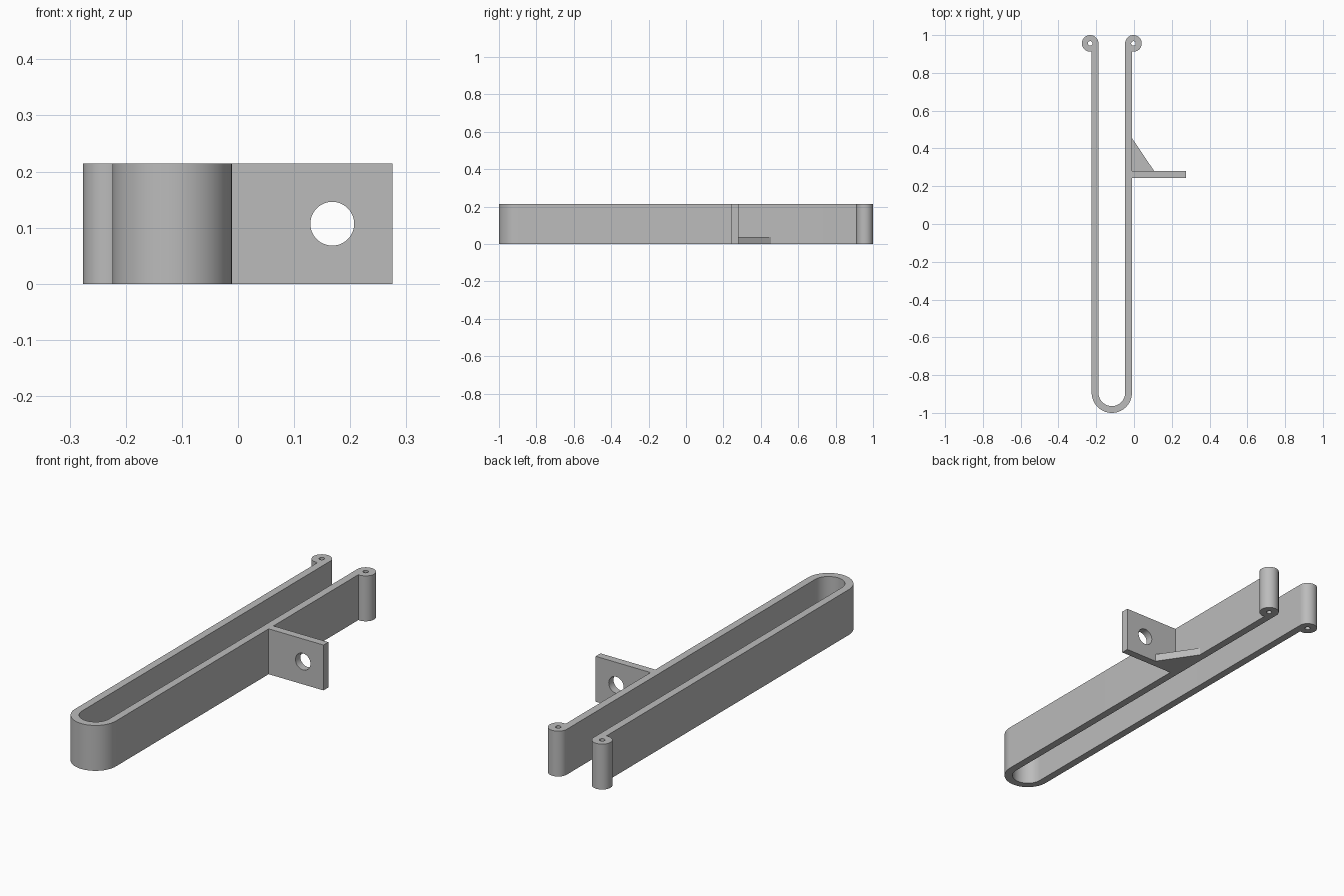
import bpy, bmesh, math
from mathutils import Matrix

cube = bpy.data.objects.get("Cube")
if cube:
    bpy.data.objects.remove(cube, do_unlink=True)

HEIGHT = 0.214
WALL = 0.036
MID_X = -0.1175          # centre line of the U
OUTER = 0.1065           # outer radius of the bend
BEND_Y = OUTER - 1
BOSS_R, BOSS_Y, BOSS_DX = 0.044, 0.956, 0.1145
SIDE_X = MID_X + OUTER   # outer face of the left arm
PLATE_Y = 0.244

grey = bpy.data.materials.new("grey plastic")
grey.use_nodes = True
grey.diffuse_color = (0.5, 0.5, 0.5, 1)
grey.node_tree.nodes["Principled BSDF"].inputs["Base Color"].default_value = grey.diffuse_color


def finish(name, bm):
    bmesh.ops.recalc_face_normals(bm, faces=bm.faces)
    mesh = bpy.data.meshes.new(name)
    bm.to_mesh(mesh)
    bm.free()
    mesh.materials.append(grey)
    obj = bpy.data.objects.new(name, mesh)
    bpy.context.collection.objects.link(obj)
    return obj


def prism(name, outline, height):
    """Extrude a plan outline up from the ground."""
    bm = bmesh.new()
    face = bm.faces.new([bm.verts.new((x, y, 0)) for x, y in outline])
    top = bmesh.ops.extrude_face_region(bm, geom=[face])["geom"]
    verts = [v for v in top if isinstance(v, bmesh.types.BMVert)]
    bmesh.ops.translate(bm, verts=verts, vec=(0, 0, height))
    return finish(name, bm)


def cylinder(name, radius, depth, centre, along_y=False):
    bm = bmesh.new()
    turn = Matrix.Rotation(math.pi / 2 if along_y else 0, 4, "X")
    bmesh.ops.create_cone(bm, cap_ends=True, segments=64, radius1=radius, radius2=radius,
                          depth=depth, matrix=Matrix.Translation(centre) @ turn)
    return finish(name, bm)


def cut(obj, cutter):
    """Subtract the cutter, then discard it."""
    mod = obj.modifiers.new("cut", "BOOLEAN")
    mod.operation, mod.solver, mod.object = "DIFFERENCE", "EXACT", cutter
    bpy.context.view_layer.objects.active = obj
    bpy.ops.object.modifier_apply(modifier=mod.name)
    bpy.data.objects.remove(cutter, do_unlink=True)


def smooth(obj):
    bpy.ops.object.select_all(action="DESELECT")
    obj.select_set(True)
    bpy.context.view_layer.objects.active = obj
    bpy.ops.object.shade_smooth_by_angle(angle=math.radians(30))


def half_round(radius):
    steps = 40
    angles = [math.pi + math.pi * i / steps for i in range(steps + 1)]
    return [(MID_X + radius * math.cos(a), BEND_Y + radius * math.sin(a)) for a in angles]


# U-shaped rail: outer outline one way, inner outline back
inner = OUTER - WALL
outline = [(MID_X - OUTER, BOSS_Y)] + half_round(OUTER) + [(MID_X + OUTER, BOSS_Y)]
outline += [(MID_X + inner, BOSS_Y)] + half_round(inner)[::-1] + [(MID_X - inner, BOSS_Y)]
rail = prism("u_rail", outline, HEIGHT)

# Pivot bosses with pin holes at the ends of the arms
for side, label in ((-1, "right"), (1, "left")):
    centre = (MID_X + side * BOSS_DX, BOSS_Y, HEIGHT / 2)
    cut(rail, cylinder("boss_cutter", BOSS_R, HEIGHT * 2, centre))
    boss = cylinder(label + "_boss", BOSS_R, HEIGHT, centre)
    cut(boss, cylinder("pin_cutter", 0.012, HEIGHT * 2, centre))
    smooth(boss)
smooth(rail)

# Mounting plate with a screw hole
back = PLATE_Y + WALL
plate = prism("mounting_plate", [(SIDE_X, PLATE_Y), (0.275, PLATE_Y),
                                 (0.275, back), (SIDE_X, back)], HEIGHT)
cut(plate, cylinder("screw_cutter", 0.039, 0.2, (0.168, PLATE_Y, HEIGHT / 2), along_y=True))
smooth(plate)

# Triangular gusset behind the plate
prism("gusset", [(SIDE_X, back), (0.107, back), (SIDE_X, 0.455)], WALL)
